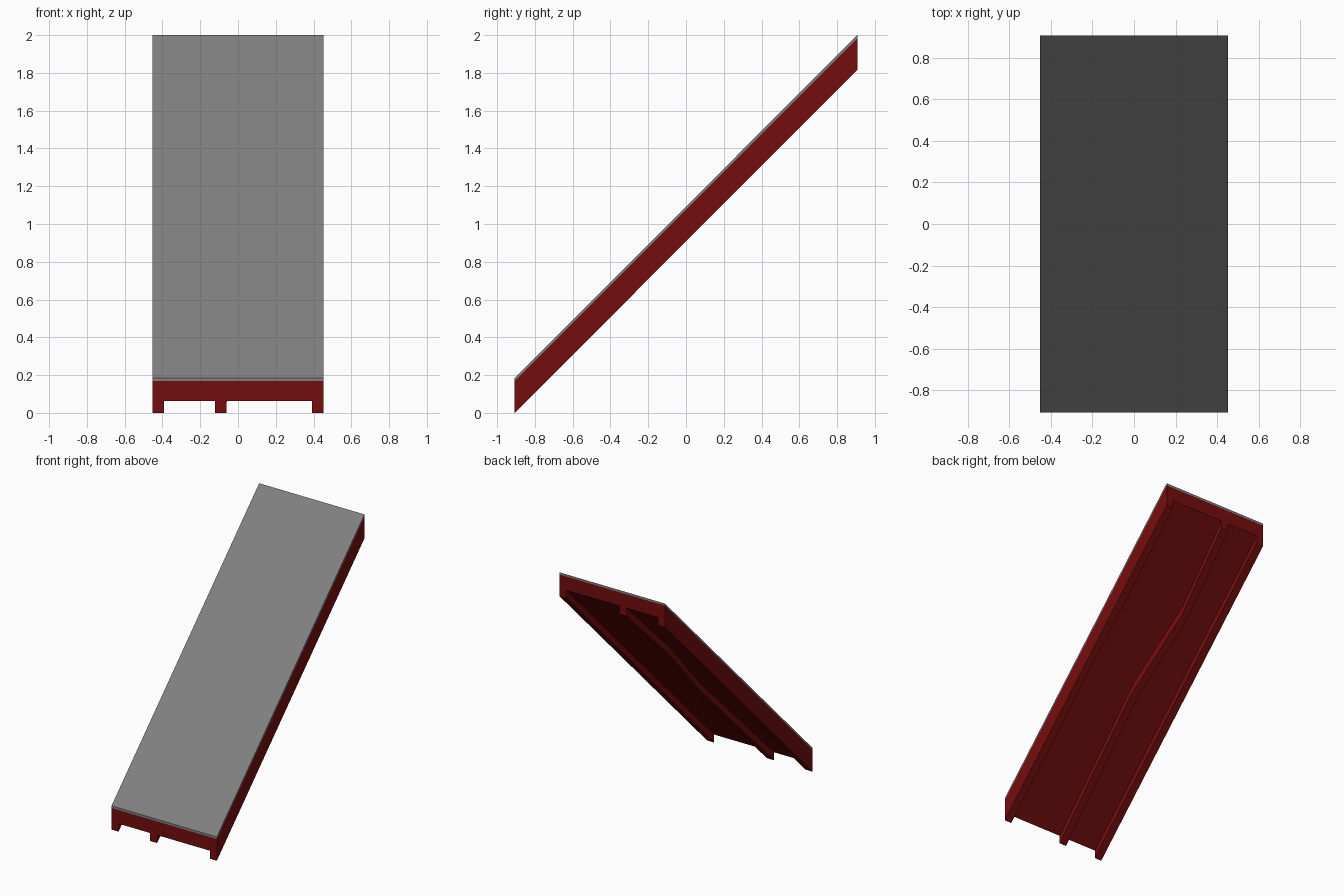
import bpy
import bmesh

cube = bpy.data.objects.get("Cube")
if cube:
    bpy.data.objects.remove(cube)

HALF_LEN, RISE, HALF_W = 0.907, 1.815, 0.453


def material(name, rgb):
    m = bpy.data.materials.new(name)
    m.use_nodes = True
    m.diffuse_color = (*rgb, 1)
    m.node_tree.nodes["Principled BSDF"].inputs["Base Color"].default_value = (*rgb, 1)
    return m


red = material("dark red", (0.18, 0.004, 0.004))
grey = material("grey", (0.216, 0.216, 0.216))


def sloped_beam(name, path, width, low, high, mat):
    """Sweep an upright rectangle up the slope along (x, y) path points."""
    bm = bmesh.new()
    rings = []
    for x, y in path:
        base = RISE * (y + HALF_LEN) / (2 * HALF_LEN)
        corners = ((-1, low), (1, low), (1, high), (-1, high))
        rings.append([bm.verts.new((x + s * width / 2, y, base + h)) for s, h in corners])
    for a, b in zip(rings, rings[1:]):
        for i in range(4):
            j = (i + 1) % 4
            bm.faces.new((a[i], a[j], b[j], b[i]))
    bm.faces.new(rings[0])
    bm.faces.new(rings[-1])
    bmesh.ops.recalc_face_normals(bm, faces=bm.faces)
    mesh = bpy.data.meshes.new(name)
    bm.to_mesh(mesh)
    bm.free()
    mesh.materials.append(mat)
    bpy.context.collection.objects.link(bpy.data.objects.new(name, mesh))


def straight(x):
    return [(x, -HALF_LEN), (x, HALF_LEN)]


# Deck and its walking surface
sloped_beam("deck", straight(0), 2 * HALF_W, 0.062, 0.168, red)
sloped_beam("surface_panel", straight(0), 2 * HALF_W, 0.168, 0.185, grey)

# Side rails under the deck
for side, s in (("left", 1), ("right", -1)):
    sloped_beam(side + "_rail", straight(s * (HALF_W - 0.03)), 0.06, 0, 0.062, red)

# Slightly bent rib under the deck
rib = [(-0.092, -HALF_LEN), (-0.055, -0.05), (-0.13, 0.42), (-0.092, HALF_LEN)]
sloped_beam("middle_rib", rib, 0.06, 0, 0.062, red)
